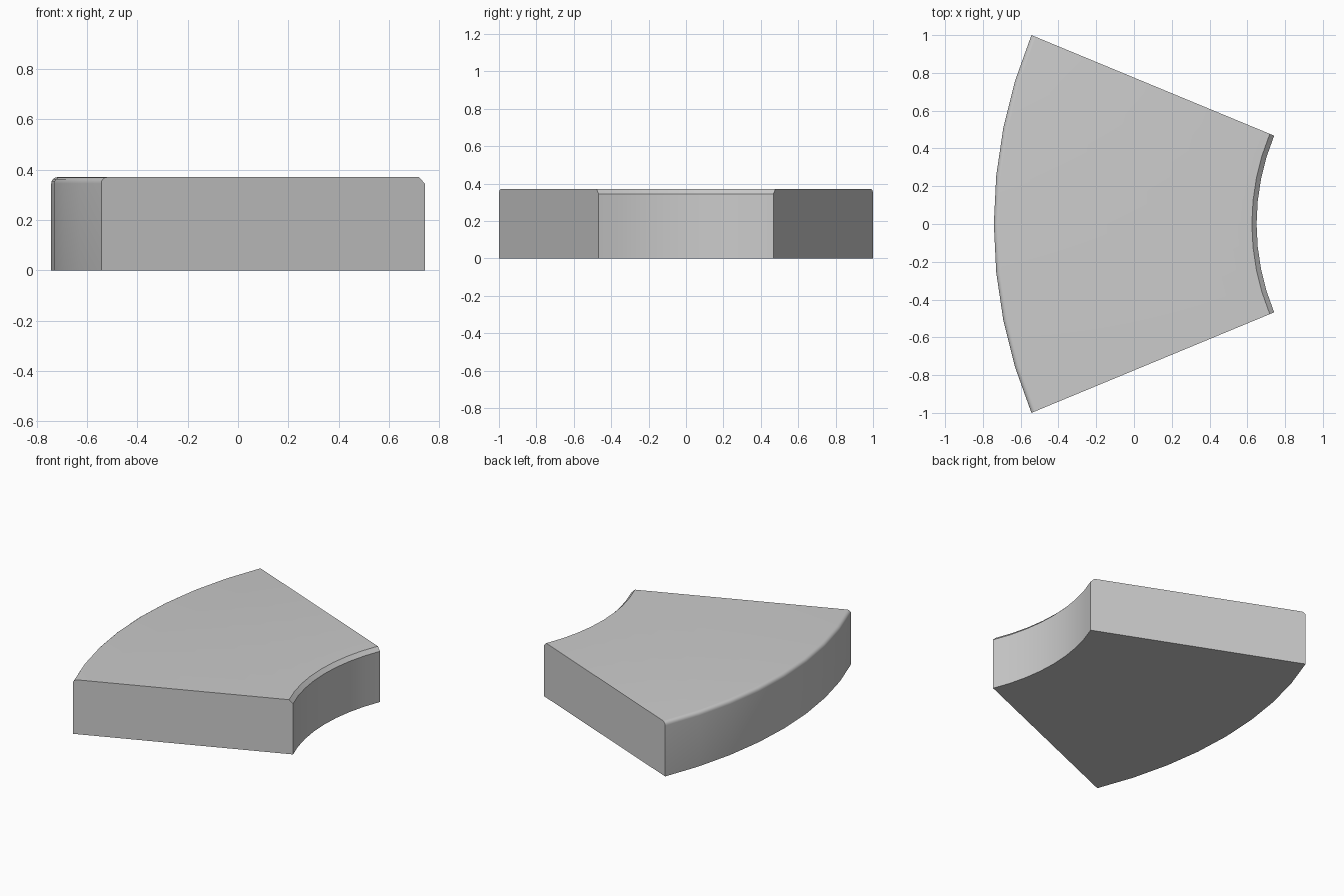
import bpy, bmesh, math

if "Cube" in bpy.data.objects:
    bpy.data.objects.remove(bpy.data.objects["Cube"])

HALF = math.radians(22.5)   # half the sector angle
SEGS = 8                    # arc segments
R_OUT, R_IN, H = 2.613, 1.222, 0.37
B = 0.025                   # edge treatment size
CX = R_OUT - 0.742          # arc centre on x

# Radial cross-section (radius, z): chamfered inner edge, rounded outer edge
profile = [(R_IN, 0), (R_IN, H - B), (R_IN + B, H)]
for i in range(5):
    a = math.pi / 2 * (1 - i / 4)
    profile.append((R_OUT - B + B * math.cos(a), H - B + B * math.sin(a)))
profile.append((R_OUT, 0))

# Sweep the section around the arc centre
bm = bmesh.new()
rings = []
for s in range(SEGS + 1):
    t = -HALF + 2 * HALF * s / SEGS
    rings.append([bm.verts.new((CX - r * math.cos(t), r * math.sin(t), z))
                  for r, z in profile])
n = len(profile)
for a, b in zip(rings, rings[1:]):
    for i in range(n):
        j = (i + 1) % n
        bm.faces.new((a[i], a[j], b[j], b[i]))

# Straight end faces
bm.faces.new(rings[0])
bm.faces.new(rings[-1])
bmesh.ops.recalc_face_normals(bm, faces=bm.faces)

mesh = bpy.data.meshes.new("curved_block")
bm.to_mesh(mesh)
bm.free()
block = bpy.data.objects.new("curved_block", mesh)
bpy.context.collection.objects.link(block)
bpy.context.view_layer.objects.active = block
block.select_set(True)
bpy.ops.object.shade_smooth_by_angle(angle=math.radians(30))
